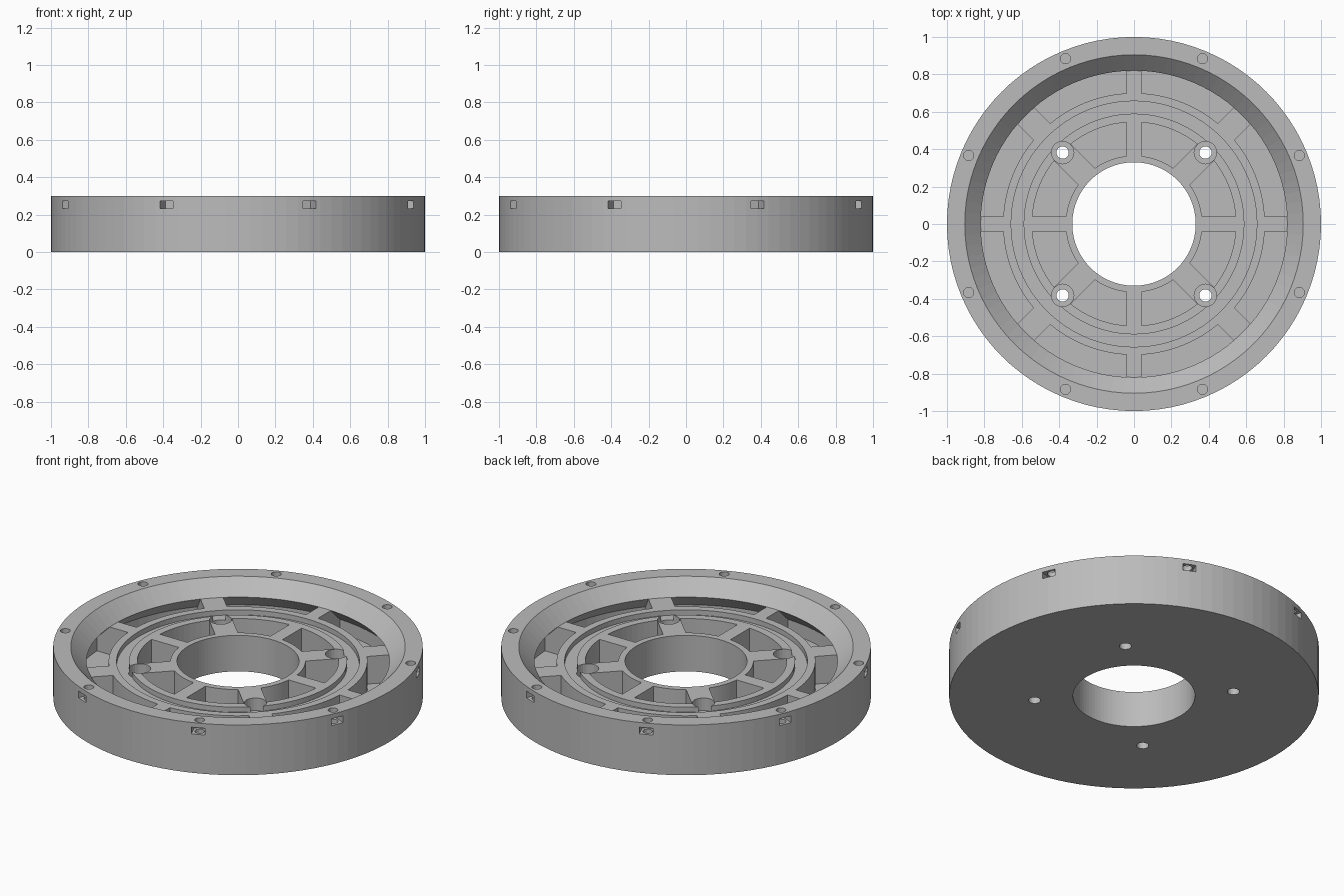
import bpy, bmesh, math
from mathutils import Matrix, Vector

old = bpy.data.objects.get("Cube")
if old:
    bpy.data.objects.remove(old, do_unlink=True)

SEGMENTS = 96
TOP, DECK, FLOOR = 0.30, 0.215, 0.05

grey = bpy.data.materials.new("light_grey")
grey.use_nodes = True
grey.diffuse_color = (0.5, 0.5, 0.5, 1)
grey.node_tree.nodes["Principled BSDF"].inputs["Base Color"].default_value = (0.5, 0.5, 0.5, 1)


def finish(name, bm):
    bmesh.ops.recalc_face_normals(bm, faces=bm.faces)
    mesh = bpy.data.meshes.new(name)
    bm.to_mesh(mesh)
    bm.free()
    mesh.materials.append(grey)
    obj = bpy.data.objects.new(name, mesh)
    bpy.context.collection.objects.link(obj)
    return obj


def lathe(bm, profile, segments):
    """Sweep a closed (radius, height) outline around z."""
    rings = []
    for i in range(segments):
        a = 2 * math.pi * i / segments
        rings.append([bm.verts.new((r * math.cos(a), r * math.sin(a), z)) for r, z in profile])
    for i in range(segments):
        a, b = rings[i], rings[(i + 1) % segments]
        for j in range(len(profile)):
            k = (j + 1) % len(profile)
            bm.faces.new((a[j], b[j], b[k], a[k]))


def radial_box(bm, r0, r1, width, z0, z1, angle):
    """Box lying along a radius at the given angle."""
    m = (Matrix.Rotation(angle, 4, "Z")
         @ Matrix.Translation(((r0 + r1) / 2, 0, (z0 + z1) / 2))
         @ Matrix.Diagonal((r1 - r0, width, z1 - z0, 1)))
    bmesh.ops.create_cube(bm, size=1, matrix=m)


def cylinder(bm, radius, z0, z1, dist, angle):
    at = Vector((dist * math.cos(angle), dist * math.sin(angle), (z0 + z1) / 2))
    bmesh.ops.create_cone(bm, cap_ends=True, segments=24, radius1=radius, radius2=radius,
                          depth=z1 - z0, matrix=Matrix.Translation(at))


def cut(obj, cutter):
    mod = obj.modifiers.new(cutter.name, "BOOLEAN")
    mod.operation = "DIFFERENCE"
    mod.solver = "EXACT"
    mod.object = cutter


def cutter(name, bm):
    obj = finish(name, bm)
    obj.hide_render = True
    obj.hide_set(True)
    return obj


# Flanged housing: hub, inner pocket, grooved ring, undercut outer pocket, rim
bm = bmesh.new()
lathe(bm, [
    (0.33, 0), (1, 0), (1, TOP), (0.905, TOP),
    (0.82, DECK), (0.905, 0.13), (0.905, FLOOR),
    (0.70, FLOOR), (0.70, DECK), (0.657, DECK), (0.657, DECK - 0.03),
    (0.59, DECK - 0.03), (0.59, DECK), (0.545, DECK), (0.545, FLOOR),
    (0.365, FLOOR), (0.365, DECK), (0.33, DECK)], SEGMENTS)
housing = finish("housing", bm)

# Spokes: narrow on the axes, wide on the diagonals
inner, outer = bmesh.new(), bmesh.new()
for i in range(8):
    width = 0.125 if i % 2 else 0.08
    angle = i * math.pi / 4
    radial_box(inner, 0.36, 0.549, width, FLOOR - 0.01, DECK, angle)
    radial_box(outer, 0.696, 0.915, width, FLOOR - 0.01, DECK, angle)
inner_spokes = finish("inner_spokes", inner)
outer_spokes = finish("outer_spokes", outer)

# Counterbored mounting holes on the diagonals
bores, holes = bmesh.new(), bmesh.new()
for i in range(4):
    angle = math.pi / 4 + i * math.pi / 2
    cylinder(bores, 0.06, 0.14, 0.4, 0.54, angle)
    cylinder(holes, 0.033, -0.1, 0.2, 0.54, angle)
for tool in (cutter("counterbore_cutter", bores), cutter("mounting_hole_cutter", holes)):
    cut(housing, tool)
    cut(inner_spokes, tool)

# Rim screw holes with nut slots opening on the outer wall
slots, screws = bmesh.new(), bmesh.new()
for i in range(8):
    angle = math.pi / 8 + i * math.pi / 4
    radial_box(slots, 0.92, 1.05, 0.075, 0.232, 0.272, angle)
    cylinder(screws, 0.027, 0.19, 0.4, 0.957, angle)
cut(housing, cutter("nut_slot_cutter", slots))
cut(housing, cutter("screw_hole_cutter", screws))
